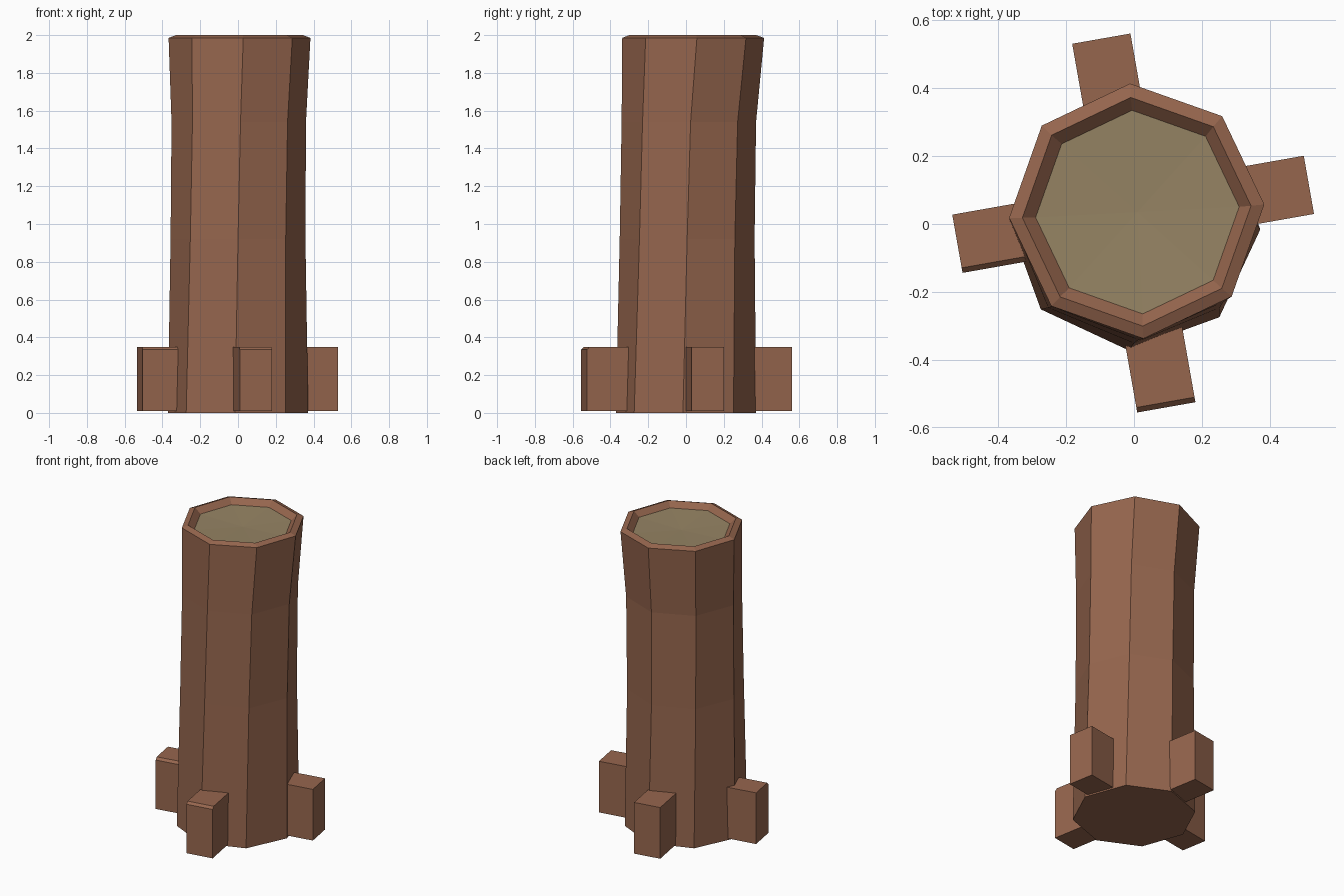
import bpy, bmesh
from math import radians, cos, sin, pi
from mathutils import Matrix, Vector

cube = bpy.data.objects.get("Cube")
if cube:
    bpy.data.objects.remove(cube, do_unlink=True)


def material(name, rgb):
    mat = bpy.data.materials.new(name)
    mat.use_nodes = True
    mat.diffuse_color = (*rgb, 1)
    mat.node_tree.nodes["Principled BSDF"].inputs["Base Color"].default_value = (*rgb, 1)
    return mat


bark = material("brown bark", (0.305, 0.133, 0.076))
wood = material("pale cut wood", (0.305, 0.231, 0.127))


def finish(name, bm, mats):
    bmesh.ops.recalc_face_normals(bm, faces=bm.faces)
    mesh = bpy.data.meshes.new(name)
    bm.to_mesh(mesh)
    bm.free()
    for mat in mats:
        mesh.materials.append(mat)
    obj = bpy.data.objects.new(name, mesh)
    bpy.context.collection.objects.link(obj)
    return obj


# Trunk: twisted, slightly leaning octagon rings, ending in a rim and a sunken cut
SIDES = 8
rings = [  # centre x, centre y, height, radius, twist in degrees
    (0, 0, 0, 0.372, -2.5),
    (0, 0.006, 0.92, 0.357, 0),
    (0.004, 0.015, 1.54, 0.356, 1.5),
    (0.008, 0.038, 1.985, 0.376, 3),
    (0.008, 0.036, 2.0, 0.337, 3),
    (0.01, 0.035, 1.965, 0.3, 3),
]
bm = bmesh.new()
loops = []
for cx, cy, z, r, twist in rings:
    angles = [radians(twist) + 2 * pi * i / SIDES for i in range(SIDES)]
    loops.append([bm.verts.new((cx + r * cos(a), cy + r * sin(a), z)) for a in angles])
bm.faces.new(loops[0])
for low, high in zip(loops, loops[1:]):
    for i in range(SIDES):
        j = (i + 1) % SIDES
        bm.faces.new((low[i], low[j], high[j], high[i]))
# Cut wood, dished towards the middle
centre = bm.verts.new((0.01, 0.035, 1.955))
for i in range(SIDES):
    face = bm.faces.new((loops[-1][i], loops[-1][(i + 1) % SIDES], centre))
    face.material_index = 1
finish("trunk", bm, [bark, wood])


# Roots: square blocks around the foot, some with one chamfered top edge
def root(name, angle, reach, shift, chamfer=None):
    inner, width, low, high = 0.2, 0.174, 0.01, 0.35
    bm = bmesh.new()
    bmesh.ops.create_cube(bm, size=1)
    bmesh.ops.scale(bm, vec=(reach - inner, width, high - low), verts=bm.verts)
    bmesh.ops.translate(bm, vec=((reach + inner) / 2, shift, (low + high) / 2), verts=bm.verts)
    if chamfer:
        side = Vector(chamfer)
        top = [f for f in bm.faces if f.normal.z > 0.9][0]
        edges = [e for e in top.edges
                 if any(f.normal.dot(side) > 0.9 for f in e.link_faces)]
        bmesh.ops.bevel(bm, geom=edges, offset=0.015, segments=1, affect='EDGES')
    bm.transform(Matrix.Rotation(radians(angle), 4, 'Z'))
    finish(name, bm, [bark])


root("left_root", 10, 0.527, 0.024)
root("back_root", 100, 0.554, 0)
root("right_root", 190, 0.522, -0.033, (0, 1, 0))
root("front_root", 280, 0.548, 0, (1, 0, 0))
